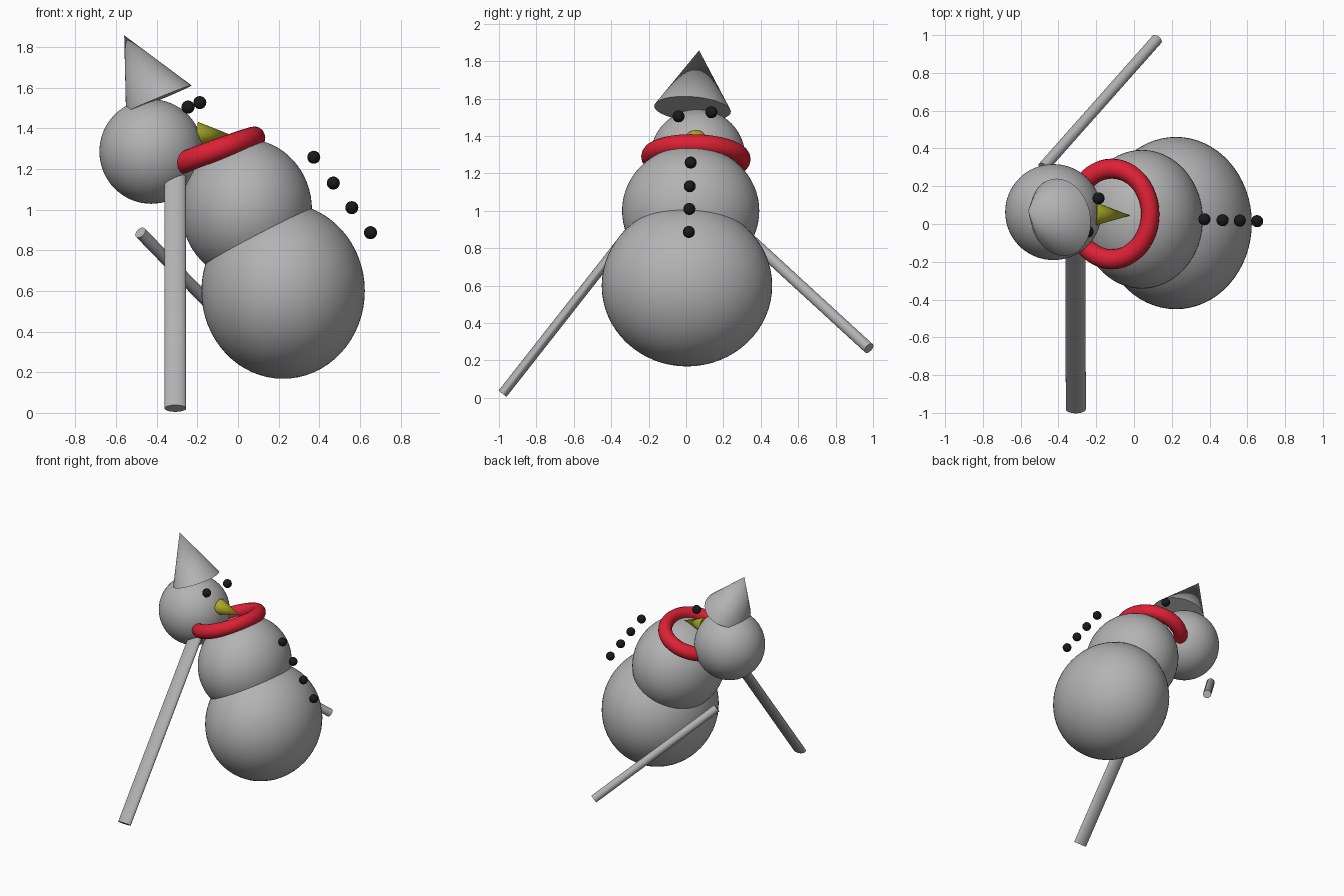
import bpy, math
from mathutils import Matrix, Vector

if "Cube" in bpy.data.objects:
    bpy.data.objects.remove(bpy.data.objects["Cube"])


def material(name, rgb):
    m = bpy.data.materials.new(name)
    m.diffuse_color = (*rgb, 1)
    m.use_nodes = True
    m.node_tree.nodes["Principled BSDF"].inputs["Base Color"].default_value = m.diffuse_color
    return m


GREY = material("snow_grey", (0.45, 0.45, 0.45))
RED = material("scarf_red", (0.72, 0.015, 0.035))
BLACK = material("coal_black", (0.01, 0.01, 0.01))
YELLOW = material("nose_yellow", (0.42, 0.42, 0.02))


def finish(name, mat, centre, ex, ey, ez):
    """Place the active unit primitive with the given local axes."""
    o = bpy.context.object
    o.name = name
    m = Matrix((ex, ey, ez)).transposed().to_4x4()
    m.translation = Vector(centre)
    o.data.transform(m)
    o.data.materials.append(mat)
    bpy.ops.object.shade_smooth_by_angle(angle=math.radians(40))
    return o


def ball(name, mat, centre, r, segs=48):
    bpy.ops.mesh.primitive_uv_sphere_add(segments=segs, ring_count=segs // 2, radius=1)
    finish(name, mat, centre, (r[0], 0, 0), (0, r[1], 0), (0, 0, r[2]))


def taper(name, mat, start, end, ex, ey, tip=0):
    """Cone or rod from start to end with the given cross-section axes."""
    a, b = Vector(start), Vector(end)
    bpy.ops.mesh.primitive_cone_add(vertices=40, radius1=1, radius2=tip, depth=2)
    finish(name, mat, (a + b) / 2, ex, ey, (b - a) / 2)


def across(start, end, side, r1, r2):
    """Two cross-section axes perpendicular to a rod."""
    d = (Vector(end) - Vector(start)).normalized()
    ex = (Vector(side) - d * d.dot(Vector(side))).normalized()
    return ex * r1, d.cross(ex) * r2


# Snowballs
ball("lower_body", GREY, (0.222, 0.005, 0.60), (0.402, 0.456, 0.432), 64)
ball("middle_body", GREY, (0.042, 0.025, 1.0), (0.322, 0.367, 0.347), 64)
ball("head", GREY, (-0.427, 0.063, 1.286), (0.255, 0.254, 0.257), 64)

# Hat
taper("hat", GREY, (-0.39, 0.035, 1.545), (-0.56, 0.07, 1.858),
      (0.16, 0, 0.065), (-0.02, 0.205, -0.015))

# Scarf ring
bpy.ops.mesh.primitive_torus_add(major_segments=48, minor_segments=16,
                                 major_radius=0.24, minor_radius=0.053)
t = math.radians(20)
finish("scarf", RED, (-0.117, 0.053, 1.283),
       (0.9 * math.cos(t), 0, 0.9 * math.sin(t)), (0, 1, -0.03),
       (-math.sin(t), 0.03, math.cos(t)))

# Nose
a, b = (-0.20, 0.053, 1.372), (-0.02, 0.045, 1.362)
taper("nose", YELLOW, a, b, *across(a, b, (0, 1, 0), 0.06, 0.06))

# Eyes and buttons
coals = {
    "eye": [(-0.246, -0.04, 1.505), (-0.188, 0.136, 1.527)],
    "button": [(0.373, 0.025, 1.258), (0.469, 0.02, 1.131),
               (0.56, 0.018, 1.01), (0.652, 0.015, 0.887)],
}
for part, spots in coals.items():
    for i, p in enumerate(spots):
        ball(f"{part}_{i + 1}", BLACK, p, (0.032,) * 3, 24)

# Arms
a, b = (-0.308, -0.981, 0.022), (-0.31, -0.08, 1.17)
taper("front_arm", GREY, a, b, *across(a, b, (1, 0, 0), 0.053, 0.027), tip=1)
a, b = (0.122, 0.978, 0.265), (-0.48, 0.30, 0.887)
taper("back_arm", GREY, a, b, *across(a, b, (1, 0, 0), 0.03, 0.03), tip=1)
